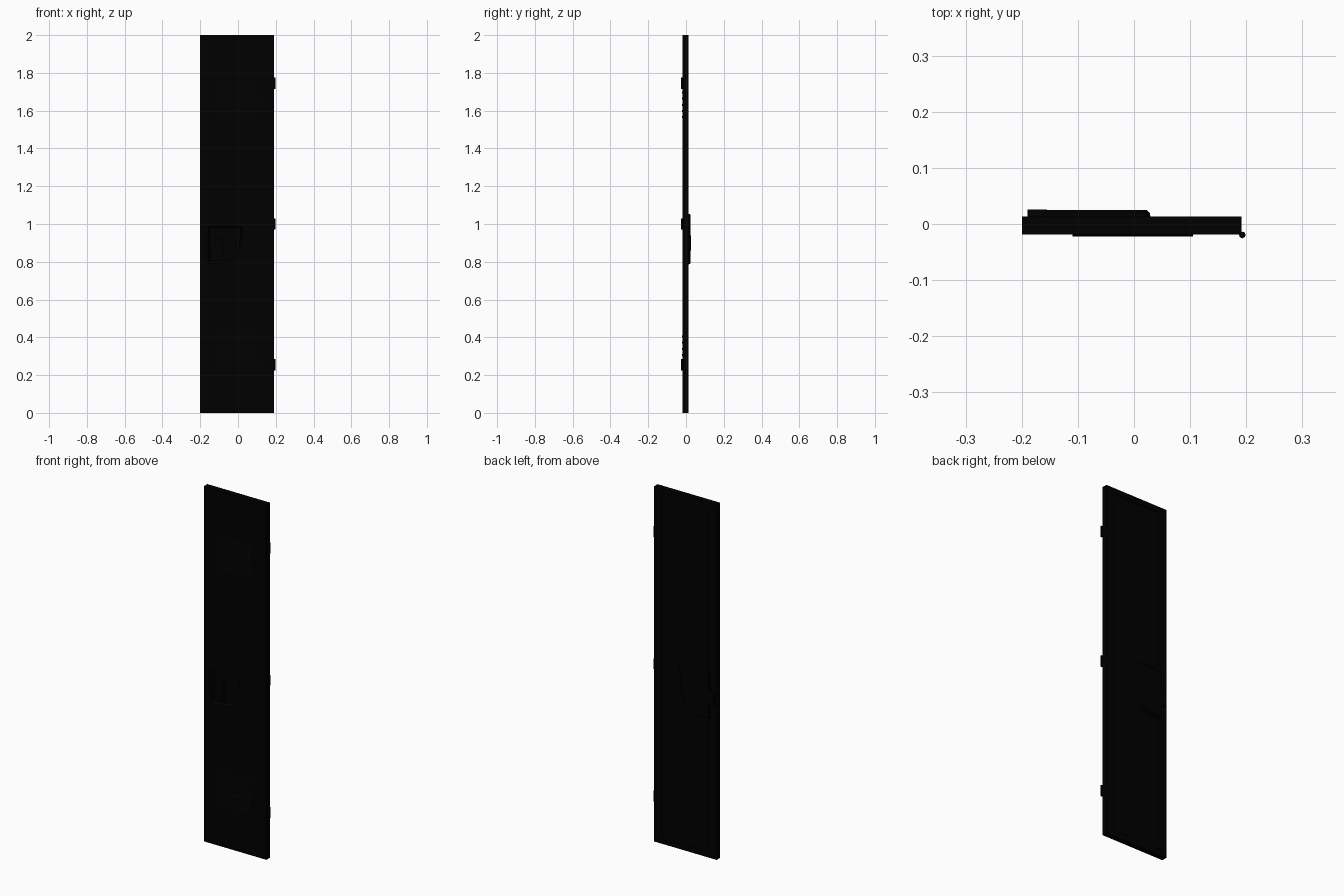
import bpy, bmesh, math
from mathutils import Vector

if "Cube" in bpy.data.objects:
    bpy.data.objects.remove(bpy.data.objects["Cube"])

black = bpy.data.materials.new("black_paint")
black.diffuse_color = (0, 0, 0, 1)
black.use_nodes = True
black.node_tree.nodes["Principled BSDF"].inputs["Base Color"].default_value = black.diffuse_color


def finish(bm, name):
    bmesh.ops.recalc_face_normals(bm, faces=bm.faces)
    me = bpy.data.meshes.new(name)
    bm.to_mesh(me)
    bm.free()
    ob = bpy.data.objects.new(name, me)
    bpy.context.collection.objects.link(ob)
    me.materials.append(black)
    return ob


def loft(name, rings, cap_start=True, cap_end=True):
    bm = bmesh.new()
    loops = [[bm.verts.new(p) for p in r] for r in rings]
    n = len(loops[0])
    for a, b in zip(loops, loops[1:]):
        for i in range(n):
            bm.faces.new((a[i], a[(i + 1) % n], b[(i + 1) % n], b[i]))
    if cap_start:
        bm.faces.new(loops[0])
    if cap_end:
        bm.faces.new(loops[-1])
    return finish(bm, name)


def rect(x0, x1, y, z0, z1):
    return [(x0, y, z0), (x1, y, z0), (x1, y, z1), (x0, y, z1)]


def box(name, x0, x1, y0, y1, z0, z1):
    return loft(name, [rect(x0, x1, y0, z0, z1), rect(x0, x1, y1, z0, z1)])


X0, X1, Y0, Y1 = -0.2, 0.19, -0.0185, 0.013

# Door body: flat front, folded rim and a shallow step to the back panel
door = loft("door_body", [
    rect(X0, X1, Y0, 0, 2), rect(X0, X1, Y1, 0, 2),
    rect(-0.150, 0.145, Y1, 0.03, 1.97), rect(-0.147, 0.142, Y1 - 0.006, 0.033, 1.967)])

# Small latch plate on the back edge
box("latch_plate", -0.19, -0.155, Y1, 0.026, 0.86, 0.94)

# Handle recess outline: flat top, slanted side, rounded lower corner
corner = [(-0.16, 0.79), (-0.16, 0.99), (0.018, 0.99), (0.026, 0.98), (0.022, 0.93)]
arc = [(-0.09 + 0.108 * math.cos(a), 0.885 - 0.095 * math.sin(a))
       for a in (math.radians(90 * i / 8) for i in range(1, 9))]
outline = corner + arc


def ring(y, sx, sz=None, cz=0.89):
    sz = sz or sx
    return [(-0.07 + (x + 0.07) * sx, y, cz + (z - 0.89) * sz) for x, z in outline]


# Recess pressed into the front
cutter = loft("recess_cutter", [ring(-0.05, 1.0), ring(Y0, 0.98), ring(0.004, 0.88)])
cutter.hide_render = True
cutter.hide_viewport = True
cut = door.modifiers.new("recess", "BOOLEAN")
cut.object = cutter
cut.solver = 'EXACT'

# Back of the recess, standing proud of the panel
loft("recess_back", [ring(Y1 - 0.007, 1.05, 1.35, 0.92), ring(0.02, 1.02, 1.32, 0.92),
                     ring(0.025, 0.96, 1.26, 0.92)], cap_start=False)

# Lifting pull inside the recess
pull = [(-0.14, 0.81), (-0.14, 0.87), (-0.115, 0.925), (-0.09, 0.925), (-0.08, 0.88), (-0.075, 0.81)]
loft("lift_pull", [[(x, y, z) for x, z in pull] for y in (-0.016, 0.005)])

# Louvres: two banks of six pressed slats
for bank, base in (("upper", 1.56), ("lower", 0.235)):
    for i in range(6):
        z = base + i * 0.033
        section = [(Y0, z + 0.016), (Y0 - 0.0035, z + 0.002), (Y0 - 0.0035, z), (Y0, z)]
        loft(f"{bank}_louvre_{i + 1}", [[(x, y, zz) for y, zz in section] for x in (-0.11, 0.105)])

# Hinges: knuckle and leaf
for i, z in enumerate((0.255, 1.0, 1.745)):
    pin = [(0.193 + 0.006 * math.cos(a), -0.0195 + 0.006 * math.sin(a))
           for a in (math.tau * k / 8 for k in range(8))]
    loft(f"hinge_knuckle_{i + 1}", [[(x, y, zz) for x, y in pin] for zz in (z - 0.03, z + 0.03)])
    box(f"hinge_leaf_{i + 1}", X1, 0.192, -0.0185, Y1, z - 0.03, z + 0.03)
